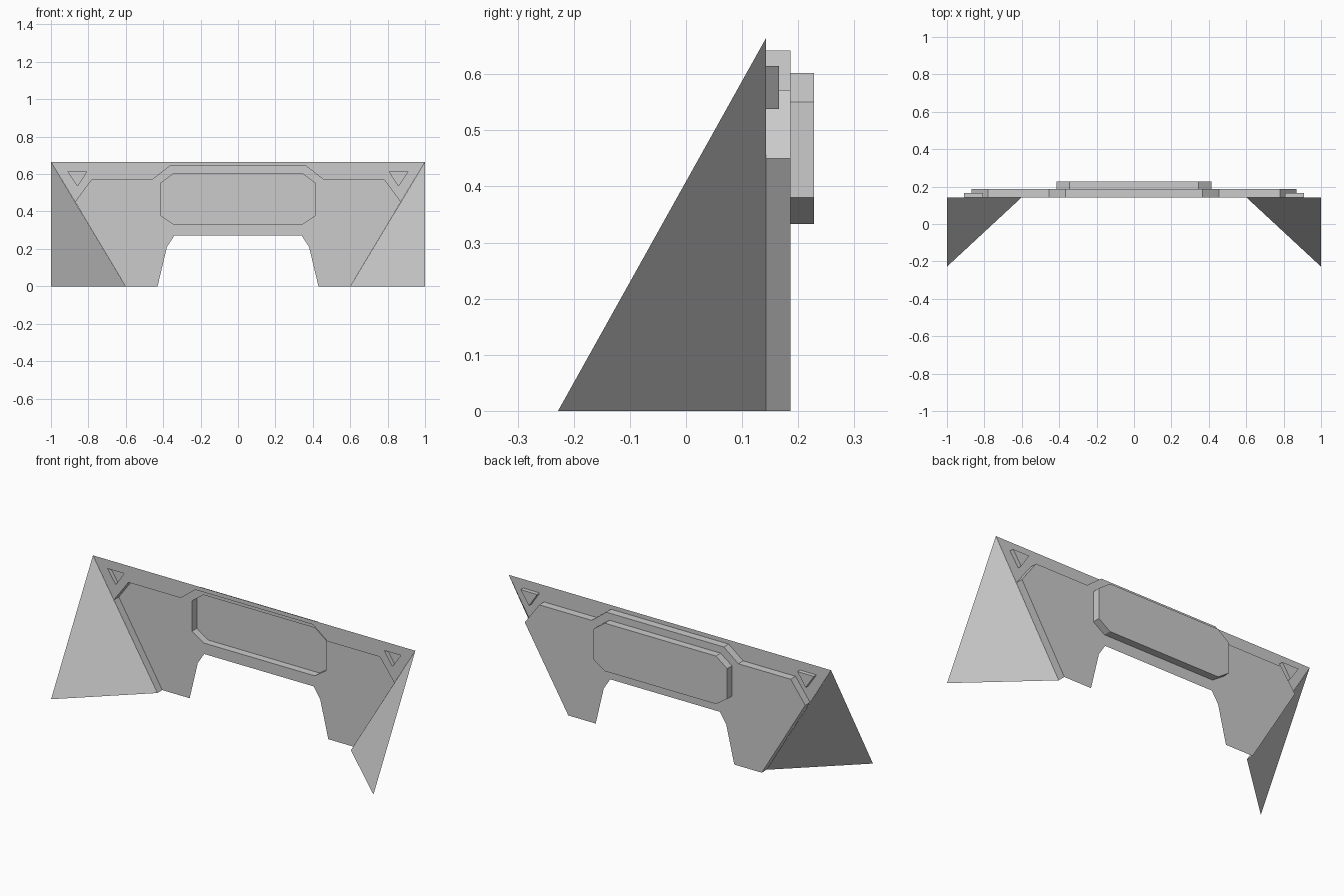
import bpy, bmesh

if "Cube" in bpy.data.objects:
    bpy.data.objects.remove(bpy.data.objects["Cube"])

Y_FRAME, Y_NOTCH, Y_PANEL, Y_PAD, Y_TOE = 0.143, 0.166, 0.186, 0.228, -0.228


def finish(name, bm):
    """Weld, face the sheet towards the front and store it as an object."""
    bmesh.ops.remove_doubles(bm, verts=bm.verts, dist=1e-4)
    bmesh.ops.recalc_face_normals(bm, faces=bm.faces)
    bm.normal_update()
    if sum(f.normal.y * f.calc_area() for f in bm.faces) > 0:
        bmesh.ops.reverse_faces(bm, faces=bm.faces)
    me = bpy.data.meshes.new(name)
    bm.to_mesh(me)
    bm.free()
    bpy.context.collection.objects.link(bpy.data.objects.new(name, me))


def mirror(pts):
    """Complete a right-half profile, given from right to left order reversed."""
    return pts + [(-x, z) for x, z in reversed(pts)]


def sheet(bm, y, *loops):
    """Flat sheet at depth y; loops after the first are holes."""
    edges = []
    for loop in loops:
        vs = [bm.verts.new((x, y, z)) for x, z in loop]
        edges += [bm.edges.new((vs[i - 1], vs[i])) for i in range(len(vs))]
    bmesh.ops.triangle_fill(bm, edges=edges, use_beauty=True, normal=(0, -1, 0))


def walls(bm, pts, y0, y1, closed=True):
    """Strip of side walls following a profile from depth y0 to y1."""
    for i in range(0 if closed else 1, len(pts)):
        (xa, za), (xb, zb) = pts[i - 1], pts[i]
        bm.faces.new([bm.verts.new(c) for c in
                      ((xa, y0, za), (xb, y0, zb), (xb, y1, zb), (xa, y1, za))])


# Profiles in x, z
shoulder = [(0.87, 0.45), (0.78, 0.572), (0.455, 0.572), (0.365, 0.642)]
step = mirror(shoulder)
arch = mirror([(0.43, 0), (0.38, 0.21), (0.34, 0.272)])
octagon = mirror([(0.345, 0.333), (0.415, 0.38), (0.415, 0.55), (0.345, 0.602)])
notch_r = [(0.91, 0.615), (0.807, 0.615), (0.858, 0.538)]
notch_l = [(-x, z) for x, z in notch_r]

# Top frame with two triangular openings
bm = bmesh.new()
sheet(bm, Y_FRAME, [(-1, 0.665), (1, 0.665)] + step, notch_r, notch_l)
finish("top_frame", bm)

# Triangular notches pressed into the frame
for name, tri in (("notch_right", notch_r), ("notch_left", notch_l)):
    bm = bmesh.new()
    sheet(bm, Y_NOTCH, tri)
    walls(bm, tri, Y_FRAME, Y_NOTCH)
    finish(name, bm)

# Set-back main panel with arched cutout, walled along the top and slanted sides
bm = bmesh.new()
rim = [(0.6, 0)] + step + [(-0.6, 0)]
sheet(bm, Y_PANEL, rim + arch[::-1], octagon)
walls(bm, rim, Y_FRAME, Y_PANEL, closed=False)
finish("main_panel", bm)

# Deeper octagonal pocket in the centre
bm = bmesh.new()
sheet(bm, Y_PAD, octagon)
walls(bm, octagon, Y_PANEL, Y_PAD)
finish("centre_pocket", bm)

# Side wings folded forward along the slanted edges
for name, s in (("wing_right", 1), ("wing_left", -1)):
    bm = bmesh.new()
    bm.faces.new([bm.verts.new(c) for c in
                  ((s, Y_FRAME, 0.665), (s * 0.6, Y_FRAME, 0), (s, Y_TOE, 0))])
    finish(name, bm)
